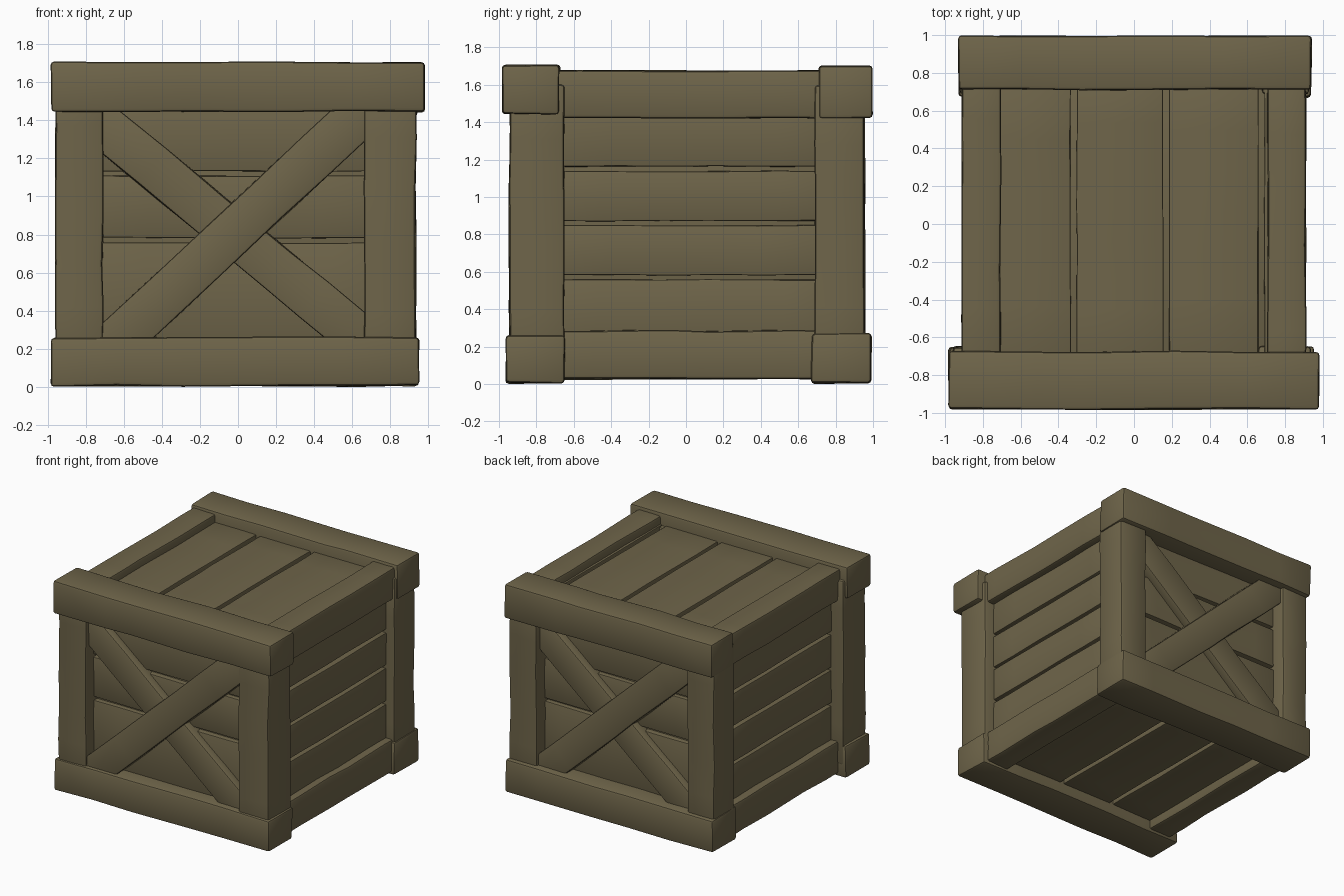
import bpy, bmesh, math, random
from mathutils import Matrix, Vector

if "Cube" in bpy.data.objects:
    bpy.data.objects.remove(bpy.data.objects["Cube"])

random.seed(4)
wood = bpy.data.materials.new("brown wood")
wood.diffuse_color = (0.158, 0.130, 0.068, 1)
wood.use_nodes = True
wood.node_tree.nodes["Principled BSDF"].inputs["Base Color"].default_value = wood.diffuse_color


def timber(name, x, y, z, bevel=0.018, wobble=0.005, cuts=5, matrix=None):
    """Slightly uneven, worn-edged board spanning the given ranges."""
    lo, hi = Vector((x[0], y[0], z[0])), Vector((x[1], y[1], z[1]))
    size, mid = hi - lo, (lo + hi) / 2
    bm = bmesh.new()
    bmesh.ops.create_cube(bm, size=1)
    for v in bm.verts:
        v.co = Vector([c * s for c, s in zip(v.co, size)]) + mid
    axis = max(range(3), key=lambda i: size[i])
    n = Vector((0, 0, 0))
    n[axis] = 1
    for i in range(1, cuts):
        p = lo + n * size[axis] * (i / cuts + random.uniform(-0.05, 0.05))
        bmesh.ops.bisect_plane(bm, geom=bm.verts[:] + bm.edges[:] + bm.faces[:],
                               plane_co=p, plane_no=n)
    for v in bm.verts:
        v.co += Vector([random.uniform(-wobble, wobble) for _ in range(3)])
    bm.normal_update()
    edges = [e for e in bm.edges if e.calc_face_angle(0) > 0.8]
    bmesh.ops.bevel(bm, geom=edges, offset=bevel, segments=2, profile=0.5,
                    affect='EDGES', clamp_overlap=True)
    if matrix:
        bm.transform(matrix)
    bmesh.ops.recalc_face_normals(bm, faces=bm.faces)
    me = bpy.data.meshes.new(name)
    bm.to_mesh(me)
    bm.free()
    me.materials.append(wood)
    for p in me.polygons:
        p.use_smooth = True
    me.set_sharp_from_angle(angle=math.radians(35))
    ob = bpy.data.objects.new(name, me)
    bpy.context.collection.objects.link(ob)
    return ob


def planks(name, bounds, gap, make):
    """Row of boards between the bounds, with a gap at each inner bound."""
    for i, (a, b) in enumerate(zip(bounds, bounds[1:])):
        x, y, z = make((a + gap, b - gap))
        timber(f"{name}_{i + 1}", x, y, z, bevel=0.008, wobble=0.003)


# Inner core closes the bottoms of the gaps
timber("inner_core", (-0.81, 0.81), (-0.80, 0.80), (0.14, 1.57), wobble=0, cuts=1)

# Front and back horizontal beams
timber("front_top_beam", (-0.98, 0.98), (-0.98, -0.675), (1.445, 1.705))
timber("front_bottom_beam", (-0.98, 0.95), (-0.962, -0.65), (0.005, 0.26))
timber("back_top_beam", (-0.93, 0.94), (0.71, 0.995), (1.425, 1.70))
timber("back_bottom_beam", (-0.93, 0.94), (0.67, 0.99), (0.005, 0.27))

# Corner posts
timber("front_left_post", (-0.96, -0.71), (-0.945, -0.65), (0.1, 1.6))
timber("front_right_post", (0.66, 0.935), (-0.945, -0.65), (0.1, 1.6))
timber("back_left_post", (-0.92, -0.68), (0.69, 0.955), (0.1, 1.6))
timber("back_right_post", (0.68, 0.925), (0.69, 0.955), (0.1, 1.6))

# Side rails joining front and back frames
for side, s in (("left", -1), ("right", 1)):
    xs = tuple(sorted((s * 0.705, s * 0.91)))
    timber(f"{side}_top_rail", xs, (-0.85, 0.85), (1.42, 1.675))
    timber(f"{side}_bottom_rail", xs, (-0.85, 0.85), (0.025, 0.285))
    xp = tuple(sorted((s * 0.77, s * 0.85)))
    planks(f"{side}_plank", (0.2, 0.57, 0.86, 1.15, 1.5), 0.012,
           lambda r: (xp, (-0.75, 0.75), r))

# Front and back planks and crossed braces
for face, s in (("front", -1), ("back", 1)):
    yp = tuple(sorted((s * 0.76, s * 0.84)))
    planks(f"{face}_plank", (0.2, 0.77, 1.12, 1.52), 0.012,
           lambda r: ((-0.77, 0.77), yp, r))
    turn = Matrix.Rotation(math.pi if s > 0 else 0, 4, 'Z')
    for name, z, ang, w, front in (("upper_brace", 0.835, -43, 0.24, -0.93),
                                   ("lower_brace", 0.787, 39.5, 0.235, -0.905)):
        m = turn @ Matrix.Translation((0, 0, z)) @ Matrix.Rotation(math.radians(ang), 4, 'Y')
        timber(f"{face}_{name}", (-0.98, 0.98), (front, -0.80), (-w / 2, w / 2),
               bevel=0.012, wobble=0.004, matrix=m)

# Lid and floor planks
for part, zs in (("lid", (1.53, 1.61)), ("floor", (0.10, 0.18))):
    planks(f"{part}_plank", (-0.78, -0.32, 0.17, 0.675, 0.78), 0.016,
           lambda r: (r, (-0.78, 0.78), zs))
